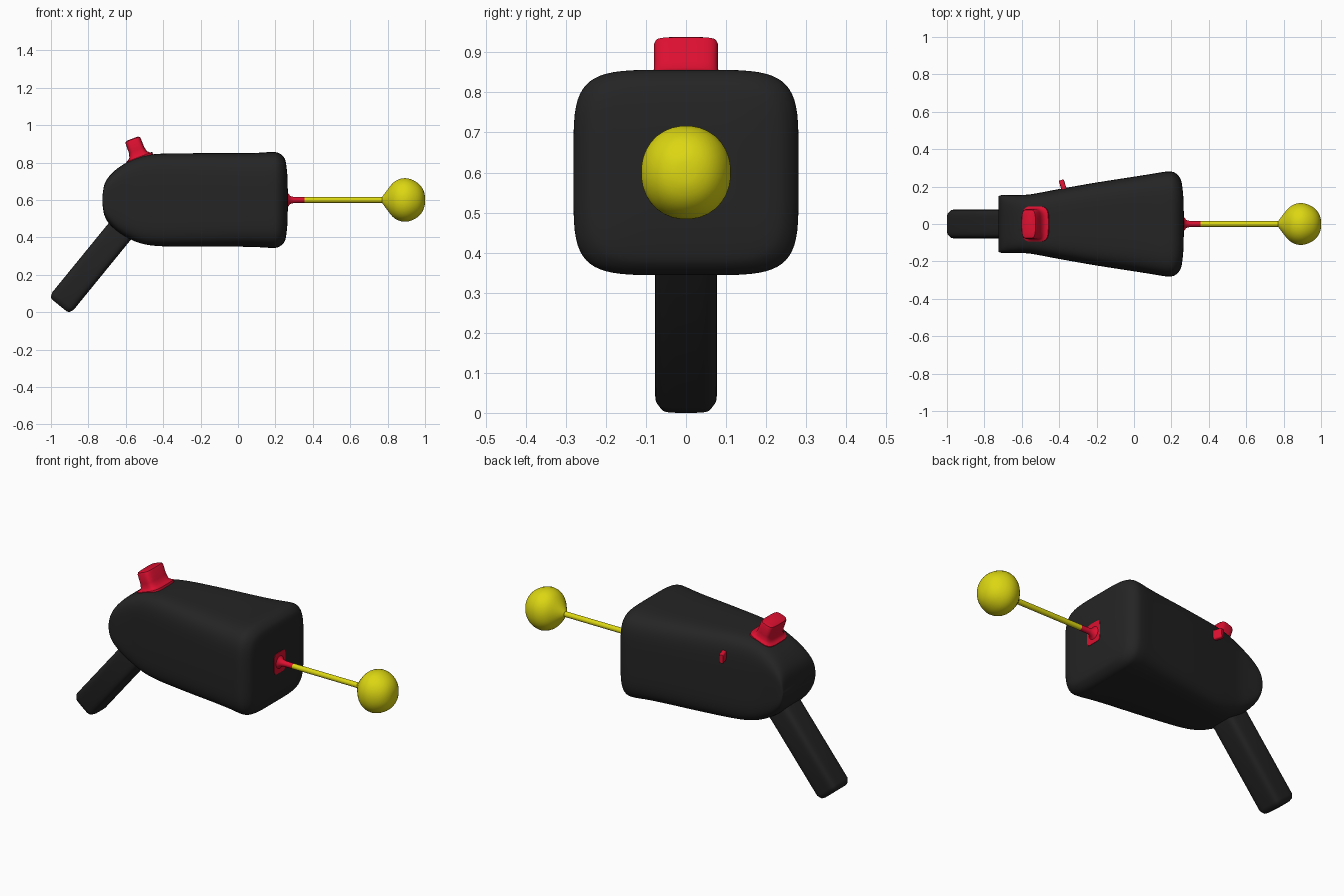
import bpy, bmesh, math
from mathutils import Vector

cube = bpy.data.objects.get("Cube")
if cube:
    bpy.data.objects.remove(cube, do_unlink=True)

Y, Z, X = Vector((0, 1, 0)), Vector((0, 0, 1)), Vector((1, 0, 0))


def material(name, rgb):
    m = bpy.data.materials.new(name)
    m.use_nodes = True
    m.diffuse_color = (*rgb, 1)
    bsdf = m.node_tree.nodes["Principled BSDF"]
    bsdf.inputs["Base Color"].default_value = (*rgb, 1)
    bsdf.inputs["Roughness"].default_value = 0.6
    return m


black = material("soft black", (0.018, 0.018, 0.018))
red = material("bright red", (0.72, 0.005, 0.03))
yellow = material("strong yellow", (0.72, 0.68, 0.006))


def refine(rows, steps):
    """Catmull-Rom resampling of section rows."""
    out = []
    for i in range(len(rows) - 1):
        quad = [rows[max(i - 1, 0)], rows[i], rows[i + 1], rows[min(i + 2, len(rows) - 1)]]
        for k in range(steps):
            t = k / steps
            out.append([b + 0.5 * t * (c - a + t * (2 * a - 5 * b + 4 * c - d
                        + t * (3 * (b - c) + d - a))) for a, b, c, d in zip(*quad)])
    return out + [rows[-1]]


def loft(name, mat, origin, axis, rows, side=Y, power=2, count=32, steps=1, angle=40):
    """Skin superellipse sections; each row is (distance, half side, half other)."""
    axis = axis.normalized()
    other = axis.cross(side)
    bm = bmesh.new()
    rings = []
    for dist, a, b in refine(rows, steps):
        ring = []
        for k in range(count):
            t = math.tau * (k + 0.5) / count
            c, s = math.cos(t), math.sin(t)
            p = Vector(origin) + axis * dist
            p += side * a * math.copysign(abs(c) ** (2 / power), c)
            p += other * b * math.copysign(abs(s) ** (2 / power), s)
            ring.append(bm.verts.new(p))
        rings.append(ring)
    for lower, upper in zip(rings, rings[1:]):
        for k in range(count):
            n = (k + 1) % count
            bm.faces.new((lower[k], lower[n], upper[n], upper[k]))
    bm.faces.new(rings[0][::-1])
    bm.faces.new(rings[-1])
    bmesh.ops.recalc_face_normals(bm, faces=bm.faces)
    mesh = bpy.data.meshes.new(name)
    bm.to_mesh(mesh)
    bm.free()
    mesh.materials.append(mat)
    obj = bpy.data.objects.new(name, mesh)
    bpy.context.collection.objects.link(obj)
    bpy.ops.object.select_all(action='DESELECT')
    obj.select_set(True)
    bpy.context.view_layer.objects.active = obj
    bpy.ops.object.shade_smooth_by_angle(angle=math.radians(angle))
    return obj


# Tapered body: round back, wide soft-edged front
loft("body", black, (0, 0, 0.6), X, [
    (-0.725, 0.148, 0.02), (-0.715, 0.153, 0.08), (-0.69, 0.155, 0.125),
    (-0.64, 0.155, 0.172), (-0.57, 0.157, 0.213), (-0.5, 0.168, 0.237),
    (-0.4, 0.187, 0.248), (-0.2, 0.222, 0.25), (0, 0.253, 0.25),
    (0.1, 0.269, 0.252), (0.17, 0.28, 0.256), (0.21, 0.278, 0.254),
    (0.24, 0.255, 0.235), (0.255, 0.22, 0.205), (0.264, 0.14, 0.13),
    (0.266, 0.07, 0.06)], power=5, count=64, steps=4, angle=60)

# Slanted handle
loft("handle", black, (-0.955, 0, 0.036), Vector((0.632, 0, 0.775)), [
    (0, 0.05, 0.05), (0.006, 0.066, 0.064), (0.03, 0.077, 0.074),
    (0.5, 0.077, 0.074), (0.65, 0.08, 0.085)], power=5, count=48, angle=60)

# Top button with its flared base
loft("top_button", red, (-0.525, 0, 0.82), Vector((-0.35, 0, 0.94)), [
    (-0.03, 0.095, 0.075), (0.01, 0.095, 0.075), (0.014, 0.088, 0.062),
    (0.025, 0.081, 0.05), (0.05, 0.08, 0.044), (0.102, 0.08, 0.043),
    (0.111, 0.076, 0.039), (0.115, 0.064, 0.03)], power=4, count=48)

# Small side switch
loft("side_switch", red, (-0.372, 0.18, 0.74), Vector((-0.3, 0.95, 0)), [
    (-0.02, 0.028, 0.014), (0.05, 0.028, 0.014), (0.058, 0.024, 0.011)],
    side=Z, power=4)

# Front plate, rod collar and rod
loft("front_plate", red, (0, 0, 0.6), X, [
    (0.26, 0.05, 0.06), (0.268, 0.05, 0.06)], power=6)
loft("rod_collar", red, (0, 0, 0.6), X, [
    (0.264, 0.04, 0.04), (0.271, 0.032, 0.032), (0.28, 0.021, 0.021),
    (0.3, 0.016, 0.016), (0.355, 0.015, 0.015)])
loft("rod", yellow, (0, 0, 0.6), X, [(0.355, 0.015, 0.015), (0.8, 0.015, 0.015)])

# Ball at the rod tip, slightly pinched toward the rod
ball = [(0.77, 0.015), (0.79, 0.043), (0.825, 0.088), (0.855, 0.109), (0.89, 0.117),
        (0.925, 0.111), (0.96, 0.092), (0.984, 0.066), (0.997, 0.035), (1.0, 0.008)]
loft("ball", yellow, (0, 0, 0.6), X, [(x, r * 0.96, r) for x, r in ball],
     power=2.1, steps=3, angle=60)
